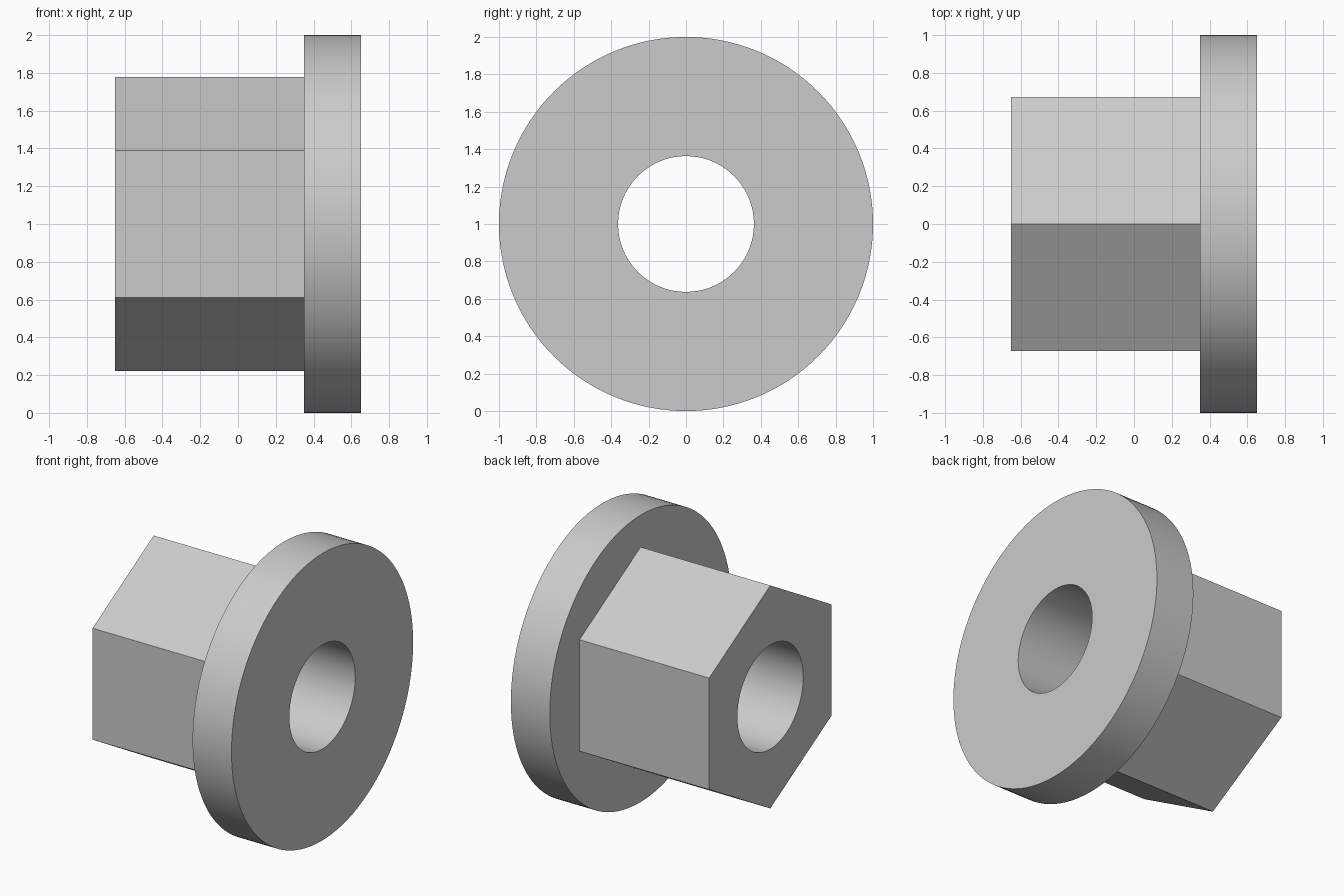
import bpy
import bmesh
from math import cos, sin, tau, radians

cube = bpy.data.objects.get("Cube")
if cube:
    bpy.data.objects.remove(cube)

# Plain grey metal
GREY = (0.6, 0.6, 0.6, 1)
metal = bpy.data.materials.new("grey_metal")
metal.use_nodes = True
metal.diffuse_color = GREY
metal.node_tree.nodes["Principled BSDF"].inputs["Base Color"].default_value = GREY

ROUND, HEX = 128, 6
AXIS_Z = 1.0
END, STEP = 0.65, 0.35
FLANGE_R, HEX_R, BORE_R = 1.0, 0.777, 0.363

bm = bmesh.new()


def ring(x, radius, sides):
    """Closed loop of edges around the x axis, first corner at the top."""
    verts = [bm.verts.new((x, radius * sin(tau * i / sides),
                           AXIS_Z + radius * cos(tau * i / sides)))
             for i in range(sides)]
    edges = [bm.edges.new((verts[i - 1], verts[i])) for i in range(sides)]
    return verts, edges


def join(a, b):
    """Quads between equal loops, a flat fill between unequal ones."""
    (va, ea), (vb, eb) = a, b
    if len(va) == len(vb):
        for i in range(len(va)):
            bm.faces.new((va[i - 1], va[i], vb[i], vb[i - 1]))
    else:
        bmesh.ops.triangle_fill(bm, edges=ea + eb, use_beauty=True,
                                normal=(1, 0, 0))


# Hex body, flange and through bore as one closed skin
loops = [ring(-END, HEX_R, HEX), ring(STEP, HEX_R, HEX),
         ring(STEP, FLANGE_R, ROUND), ring(END, FLANGE_R, ROUND),
         ring(END, BORE_R, ROUND), ring(-END, BORE_R, ROUND)]
for i, loop in enumerate(loops):
    join(loops[i - 1], loop)
bmesh.ops.recalc_face_normals(bm, faces=bm.faces)

mesh = bpy.data.meshes.new("flanged_hex_bushing")
bm.to_mesh(mesh)
bm.free()
mesh.materials.append(metal)
bushing = bpy.data.objects.new("flanged_hex_bushing", mesh)
bpy.context.collection.objects.link(bushing)

# Smooth round walls, crisp edges
bpy.ops.object.select_all(action="DESELECT")
bushing.select_set(True)
bpy.context.view_layer.objects.active = bushing
bpy.ops.object.shade_smooth_by_angle(angle=radians(30))
